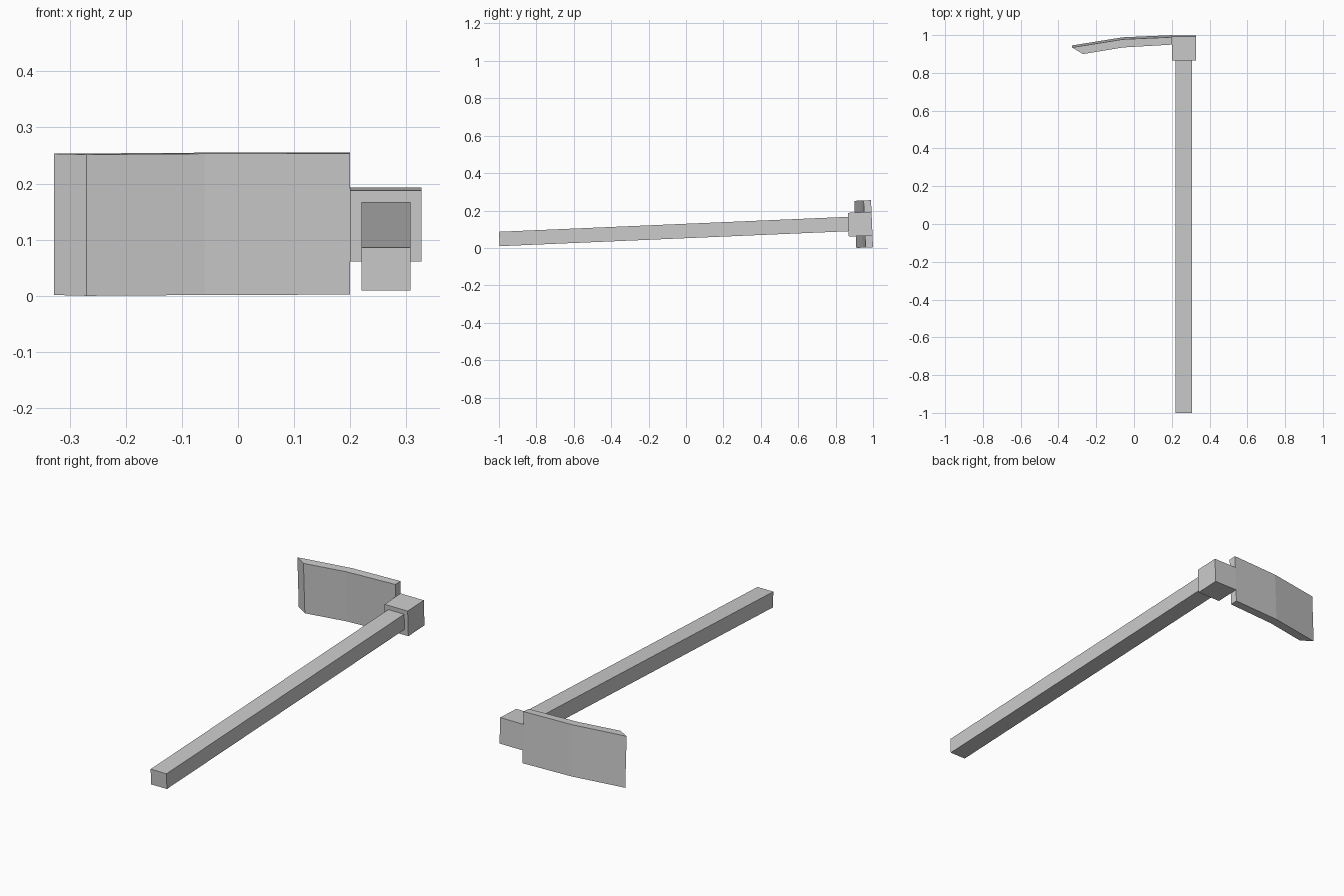
import bpy
import math

cube = bpy.data.objects.get("Cube")
if cube:
    bpy.data.objects.remove(cube, do_unlink=True)

# Single plain grey for the whole tool
grey = bpy.data.materials.new("plain_grey")
grey.use_nodes = True
colour = (0.6, 0.6, 0.6, 1)
grey.diffuse_color = colour
grey.node_tree.nodes["Principled BSDF"].inputs["Base Color"].default_value = colour

# All parts share one pivot at the socket centre and one slight tilt
PIVOT = (0.2635, 0.931, 0.127)
TILT = math.radians(2.45)


def prism(name, outline, z_low, z_high):
    """Extrude a counter-clockwise plan outline (relative to the pivot)."""
    n = len(outline)
    verts = [(x, y, z) for z in (z_low, z_high) for x, y in outline]
    faces = [tuple(reversed(range(n))), tuple(range(n, 2 * n))]
    faces += [(i, (i + 1) % n, n + (i + 1) % n, n + i) for i in range(n)]
    mesh = bpy.data.meshes.new(name)
    mesh.from_pydata(verts, [], faces)
    mesh.materials.append(grey)
    obj = bpy.data.objects.new(name, mesh)
    obj.location = PIVOT
    obj.rotation_euler.x = TILT
    bpy.context.collection.objects.link(obj)
    return obj


def box(name, half_width, y_low, y_high, z_low, z_high):
    w = half_width
    return prism(name, [(-w, y_low), (w, y_low), (w, y_high), (-w, y_high)],
                 z_low, z_high)


# Cubic socket and the long square handle
S = 0.0635
box("socket", S, -S, S, -S, S)
box("handle", 0.0435, -1.931, -S, -0.035, 0.042)

# Curved blade with a bevelled cutting edge at its free end
front = [(-0.27, 0.905), (-0.06, 0.94), (0.2, 0.955)]
back = [(0.2, 0.9945), (-0.06, 0.983), (-0.328, 0.94)]
plan = [(x - PIVOT[0], y - PIVOT[1]) for x, y in front + back]
prism("blade", plan, -0.126, 0.126)
